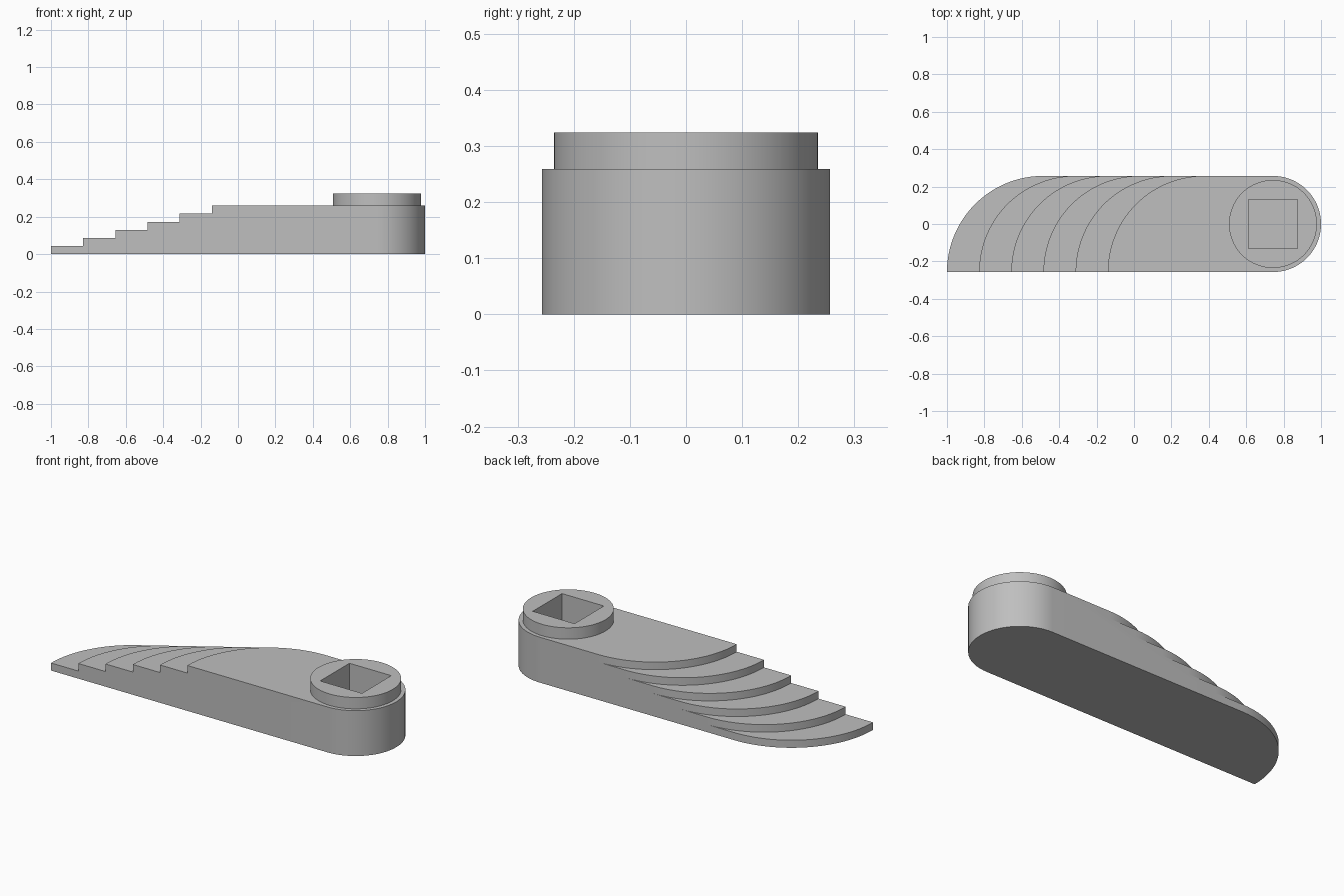
import bpy, bmesh
from math import sin, cos, pi, radians

if "Cube" in bpy.data.objects:
    bpy.data.objects.remove(bpy.data.objects["Cube"])

HALF = 0.257            # half width and radius of the rounded end
STEPS = 6
RISE = 0.259 / STEPS
RUN = 0.172
TOP = STEPS * RISE
BOSS_X = 1 - HALF
SEG = 40

grey = bpy.data.materials.new("grey")
grey.use_nodes = True
grey.diffuse_color = (0.52, 0.52, 0.52, 1)
grey.node_tree.nodes["Principled BSDF"].inputs["Base Color"].default_value = grey.diffuse_color


def finish(name, bm):
    bmesh.ops.recalc_face_normals(bm, faces=bm.faces)
    mesh = bpy.data.meshes.new(name)
    bm.to_mesh(mesh)
    bm.free()
    mesh.materials.append(grey)
    obj = bpy.data.objects.new(name, mesh)
    bpy.context.collection.objects.link(obj)
    return obj


def strip(bm, low, high):
    for i in range(len(low) - 1):
        bm.faces.new((low[i], low[i + 1], high[i + 1], high[i]))


def step_arc(bm, step, z):
    """Quarter circle from the front edge round to the back edge."""
    r = 2 * HALF
    centre = -1 + step * RUN + r
    return [bm.verts.new((centre - r * cos(a), -HALF + r * sin(a), z))
            for a in (pi / 2 * i / SEG for i in range(SEG + 1))]


def round_end(bm, z):
    """Half circle from the back edge round to the front edge."""
    return [bm.verts.new((BOSS_X + HALF * cos(a), HALF * sin(a), z))
            for a in (pi / 2 - pi * i / SEG for i in range(SEG + 1))]


# Lever body: curved risers and treads, side walls, rounded end
bm = bmesh.new()
risers = [(step_arc(bm, s, s * RISE), step_arc(bm, s, (s + 1) * RISE))
          for s in range(STEPS)]
for low, high in risers:
    strip(bm, low, high)
for (_, edge), (inner, _) in zip(risers, risers[1:]):
    bm.faces.new(edge + inner[::-1])
end_low, end_high = round_end(bm, 0), round_end(bm, TOP)
strip(bm, end_low, end_high)
bm.faces.new(risers[0][0] + end_low)
bm.faces.new(risers[-1][1] + end_high)
for k, e in ((0, -1), (-1, 0)):
    stairs = [v for low, high in risers for v in (low[k], high[k])]
    bm.faces.new(stairs + [end_high[e], end_low[e]])
body = finish("lever_body", bm)

# Round boss on top of the rounded end
bm = bmesh.new()
bmesh.ops.create_cone(bm, cap_ends=True, segments=96, radius1=0.235,
                      radius2=0.235, depth=0.065)
bmesh.ops.translate(bm, verts=bm.verts, vec=(BOSS_X, 0, TOP + 0.0325))
boss = finish("round_boss", bm)

# Square socket cut through the boss and down into the body
bm = bmesh.new()
bmesh.ops.create_cube(bm, size=1)
bmesh.ops.scale(bm, verts=bm.verts, vec=(0.264, 0.264, 0.4))
bmesh.ops.translate(bm, verts=bm.verts, vec=(BOSS_X, 0, 0.265))
cutter = finish("socket_cutter", bm)
cutter.hide_render = True

for obj in (body, boss):
    cut = obj.modifiers.new("square_socket", "BOOLEAN")
    cut.operation = "DIFFERENCE"
    cut.solver = "EXACT"
    cut.object = cutter
    bpy.ops.object.select_all(action="DESELECT")
    obj.select_set(True)
    bpy.context.view_layer.objects.active = obj
    bpy.ops.object.modifier_apply(modifier=cut.name)
    bpy.ops.object.shade_smooth_by_angle(angle=radians(30))
bpy.data.objects.remove(cutter)
